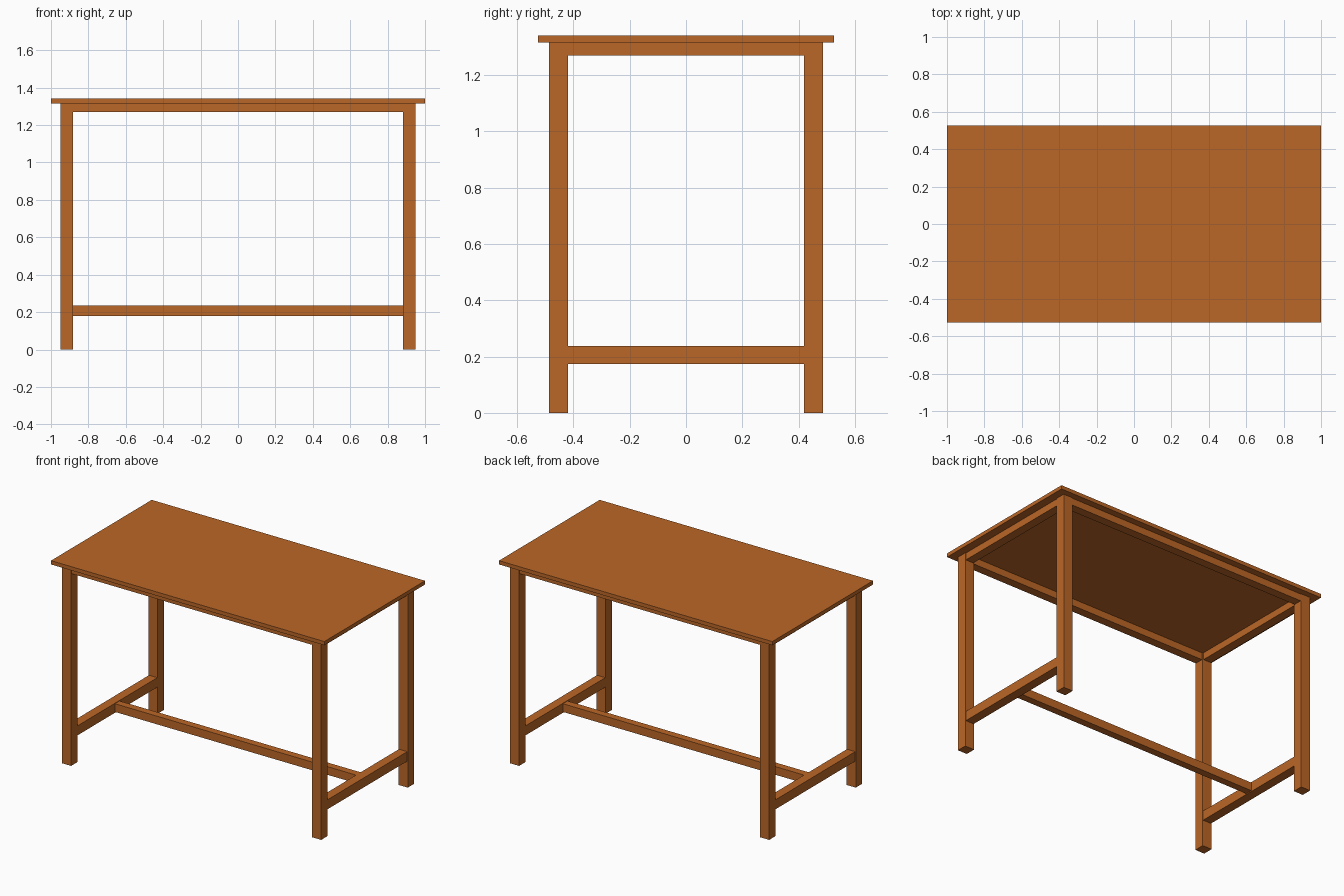
import bpy

if "Cube" in bpy.data.objects:
    bpy.data.objects.remove(bpy.data.objects["Cube"])

wood = bpy.data.materials.new("wood")
wood.diffuse_color = (0.50, 0.135, 0.02, 1)
wood.use_nodes = True
wood.node_tree.nodes["Principled BSDF"].inputs["Base Color"].default_value = wood.diffuse_color


def box(name, x, y, z):
    """Box from (min, max) ranges on each axis."""
    bpy.ops.mesh.primitive_cube_add(
        size=1, location=[(r[0] + r[1]) / 2 for r in (x, y, z)])
    ob = bpy.context.object
    ob.name = name
    ob.scale = [r[1] - r[0] for r in (x, y, z)]
    bpy.ops.object.transform_apply(location=False, rotation=False, scale=True)
    ob.data.materials.append(wood)
    return ob


def span(s, a, b):
    """Range a..b on the side given by sign s."""
    return tuple(sorted((s * a, s * b)))


LEG_X, LEG_Y = (0.881, 0.949), (0.419, 0.486)
TOP_Z, UNDER_Z, APRON_Z = 1.341, 1.316, 1.27

# Table top
box("table_top", (-1, 1), (-0.526, 0.526), (UNDER_Z, TOP_Z))

# Legs
for sx, side in ((-1, "left"), (1, "right")):
    for sy, end in ((-1, "front"), (1, "back")):
        box(f"{end}_{side}_leg", span(sx, *LEG_X), span(sy, *LEG_Y), (0, UNDER_Z))

# Aprons under the top, between the legs
for s, end in ((-1, "front"), (1, "back")):
    box(f"{end}_apron", (-LEG_X[0], LEG_X[0]), span(s, 0.425, 0.482), (APRON_Z, UNDER_Z))
for s, side in ((-1, "left"), (1, "right")):
    box(f"{side}_apron", span(s, 0.887, 0.945), (-LEG_Y[0], LEG_Y[0]), (APRON_Z, UNDER_Z))
    # Low side stretchers
    box(f"{side}_stretcher", span(s, 0.884, 0.945), (-LEG_Y[0], LEG_Y[0]), (0.174, 0.237))

# Long stretcher joining the side stretchers
box("long_stretcher", (-0.884, 0.884), (-0.024, 0.024), (0.18, 0.234))
